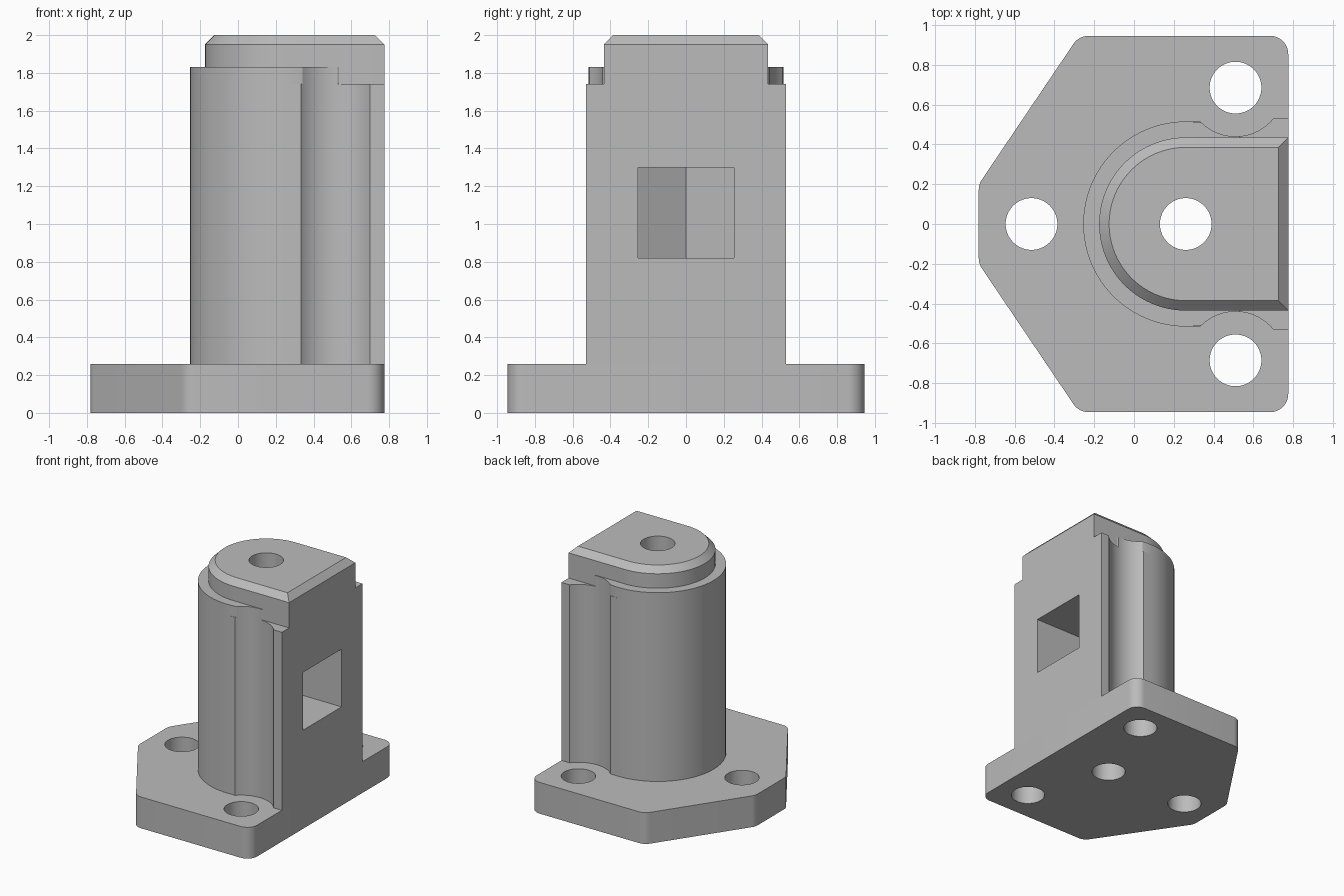
import bpy, bmesh
from math import sin, cos, pi, tan, radians
from mathutils import Vector

if "Cube" in bpy.data.objects:
    bpy.data.objects.remove(bpy.data.objects["Cube"], do_unlink=True)

grey = bpy.data.materials.new("plain grey")
grey.use_nodes = True
grey.diffuse_color = (0.5, 0.5, 0.5, 1)
grey.node_tree.nodes["Principled BSDF"].inputs["Base Color"].default_value = grey.diffuse_color

AXIS, SIDE = 0.26, 0.775          # column centre line and flat side, in x
LUG_HOLES = [(0.51, 0.685), (0.51, -0.685), (-0.515, 0)]


def arc(x, y, r, start, end, n):
    """Points along an arc, angles in degrees."""
    angles = [radians(start + (end - start) * i / n) for i in range(n + 1)]
    return [(x + r * cos(a), y + r * sin(a)) for a in angles]


def circle(x, y, r, n=64):
    return arc(x, y, r, 0, 360, n)[:-1]


def rounded(corners, r, n=8):
    """Polygon with each corner replaced by a tangent arc."""
    out = []
    for i, c in enumerate(corners):
        c = Vector(c)
        a = (Vector(corners[i - 1]) - c).normalized()
        b = (Vector(corners[(i + 1) % len(corners)]) - c).normalized()
        half = a.angle(b) / 2
        centre = c + (a + b).normalized() * (r / sin(half))
        p, q = c + a * (r / tan(half)) - centre, c + b * (r / tan(half)) - centre
        sweep = pi - 2 * half
        for k in range(n + 1):
            t = k / n
            v = (p * sin((1 - t) * sweep) + q * sin(t * sweep)) / sin(sweep)
            out.append(tuple(centre + v))
    return out


def loft(name, layers):
    """Closed solid through outlines (counter-clockwise) at given heights."""
    bm = bmesh.new()
    rings = [[bm.verts.new((x, y, z)) for x, y in pts] for pts, z in layers]
    n = len(rings[0])
    for lo, hi in zip(rings, rings[1:]):
        for i in range(n):
            j = (i + 1) % n
            bm.faces.new((lo[i], lo[j], hi[j], hi[i]))
    bm.faces.new(rings[0][::-1])
    bm.faces.new(rings[-1])
    bmesh.ops.recalc_face_normals(bm, faces=bm.faces)
    mesh = bpy.data.meshes.new(name)
    bm.to_mesh(mesh)
    bm.free()
    mesh.materials.append(grey)
    ob = bpy.data.objects.new(name, mesh)
    bpy.context.collection.objects.link(ob)
    return ob


def activate(ob):
    bpy.ops.object.select_all(action='DESELECT')
    ob.select_set(True)
    bpy.context.view_layer.objects.active = ob


def cut(ob, outline, low, high):
    """Subtract a prism from the object."""
    cutter = loft("cutter", [(outline, low), (outline, high)])
    cutter.hide_render = True
    mod = ob.modifiers.new("cut", 'BOOLEAN')
    mod.operation, mod.solver, mod.object = 'DIFFERENCE', 'EXACT', cutter
    activate(ob)
    bpy.ops.object.modifier_apply(modifier=mod.name)
    bpy.data.objects.remove(cutter, do_unlink=True)


def d_shape(r, side):
    return arc(AXIS, 0, r, 90, 270, 48) + [(side, -r), (side, r)]


# Base flange with rounded corners
outline = rounded([(SIDE, -0.945), (SIDE, 0.945), (-0.277, 0.945),
                   (-0.78, 0.2), (-0.78, -0.2), (-0.277, -0.945)], 0.09)
base = loft("base_flange", [(outline, 0), (outline, 0.26)])
for x, y in LUG_HOLES:
    cut(base, circle(x, y, 0.13), -0.1, 0.5)

# Column with one flat side
edge = [(0.34, 0.515), (0.7, 0.53), (SIDE, 0.53)]
outline = arc(AXIS, 0, 0.515, 90, 270, 48) + [(x, -y) for x, y in edge] + edge[::-1]
column = loft("column", [(outline, 0.26), (outline, 1.74)])

# Round collar above the column
outline = circle(AXIS, 0, 0.515, 96)
collar = loft("collar", [(outline, 1.74), (outline, 1.83)])

# Chamfered cap
cap = loft("cap", [(d_shape(0.435, SIDE), 1.74), (d_shape(0.435, SIDE), 1.95),
                   (d_shape(0.385, SIDE - 0.05), 2.0)])

# Bolt clearance grooves
for part in (column, collar):
    for x, y in LUG_HOLES[:2]:
        cut(part, circle(x, y, 0.245), 0.1, 1.9)

# Bore through everything
for part in (base, column, collar, cap):
    cut(part, circle(AXIS, 0, 0.13), -0.1, 2.1)

# Nut pocket, open on the flat side with a pointed inner end
w = 0.255
shoulder = AXIS - w * tan(pi / 6)
tip = AXIS - w / cos(pi / 6)
cut(column, [(0.9, -w), (0.9, w), (shoulder, w), (tip, 0), (shoulder, -w)], 0.82, 1.30)

for part in (base, column, collar, cap):
    activate(part)
    bpy.ops.object.shade_smooth_by_angle(angle=radians(25))
